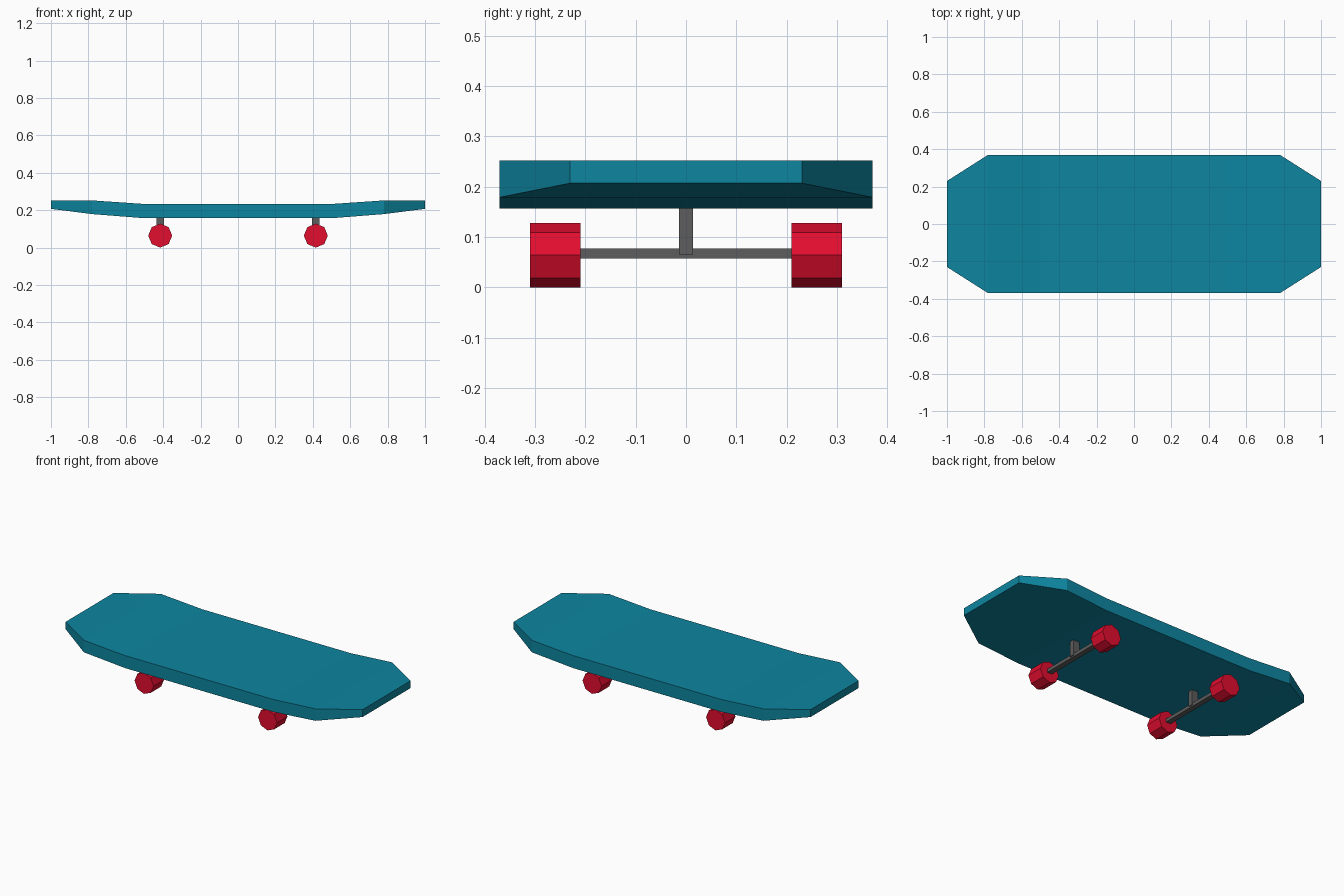
import bpy
import bmesh
import math
from mathutils import Matrix

if "Cube" in bpy.data.objects:
    bpy.data.objects.remove(bpy.data.objects["Cube"], do_unlink=True)


def material(name, colour):
    mat = bpy.data.materials.new(name)
    mat.use_nodes = True
    rgba = (*colour, 1)
    mat.diffuse_color = rgba
    mat.node_tree.nodes["Principled BSDF"].inputs["Base Color"].default_value = rgba
    return mat


teal = material("teal", (0.004, 0.235, 0.35))
red = material("red", (0.76, 0.004, 0.028))
grey = material("grey", (0.11, 0.11, 0.11))


def add_object(name, bm, mat):
    bmesh.ops.recalc_face_normals(bm, faces=bm.faces)
    mesh = bpy.data.meshes.new(name)
    bm.to_mesh(mesh)
    bm.free()
    mesh.materials.append(mat)
    obj = bpy.data.objects.new(name, mesh)
    bpy.context.collection.objects.link(obj)
    return obj


def box(name, size, centre, mat):
    bm = bmesh.new()
    bmesh.ops.create_cube(bm, size=1, matrix=Matrix.Translation(centre) @ Matrix.Diagonal((*size, 1)))
    return add_object(name, bm, mat)


# Deck: cross-sections along the length, upturned and tapered at both ends
half = [(0.5, 0.37, 0.157, 0.233), (0.78, 0.37, 0.179, 0.252), (1.0, 0.23, 0.207, 0.252)]
stations = [(-x, w, lo, hi) for x, w, lo, hi in reversed(half)] + half
bm = bmesh.new()
rings = [[bm.verts.new(p) for p in ((x, -w, lo), (x, w, lo), (x, w, hi), (x, -w, hi))]
         for x, w, lo, hi in stations]
for a, b in zip(rings, rings[1:]):
    for i in range(4):
        j = (i + 1) % 4
        bm.faces.new((a[i], a[j], b[j], b[i]))
bm.faces.new(rings[0])
bm.faces.new(rings[-1])
add_object("deck", bm, teal)

# Trucks: a post and axle with an eight-sided wheel at each end
radius = 0.064
for end, x in (("right", -0.416), ("left", 0.416)):
    box(end + "_post", (0.042, 0.028, 0.1), (x, 0, 0.115), grey)
    box(end + "_axle", (0.032, 0.44, 0.02), (x, 0, 0.067), grey)
    for side, y in (("front", -0.26), ("back", 0.26)):
        bm = bmesh.new()
        bmesh.ops.create_cone(bm, cap_ends=True, segments=8, radius1=radius, radius2=radius, depth=0.1,
                              matrix=Matrix.Translation((x, y, radius)) @ Matrix.Rotation(math.pi / 2, 4, "X"))
        add_object(f"{end}_{side}_wheel", bm, red)
